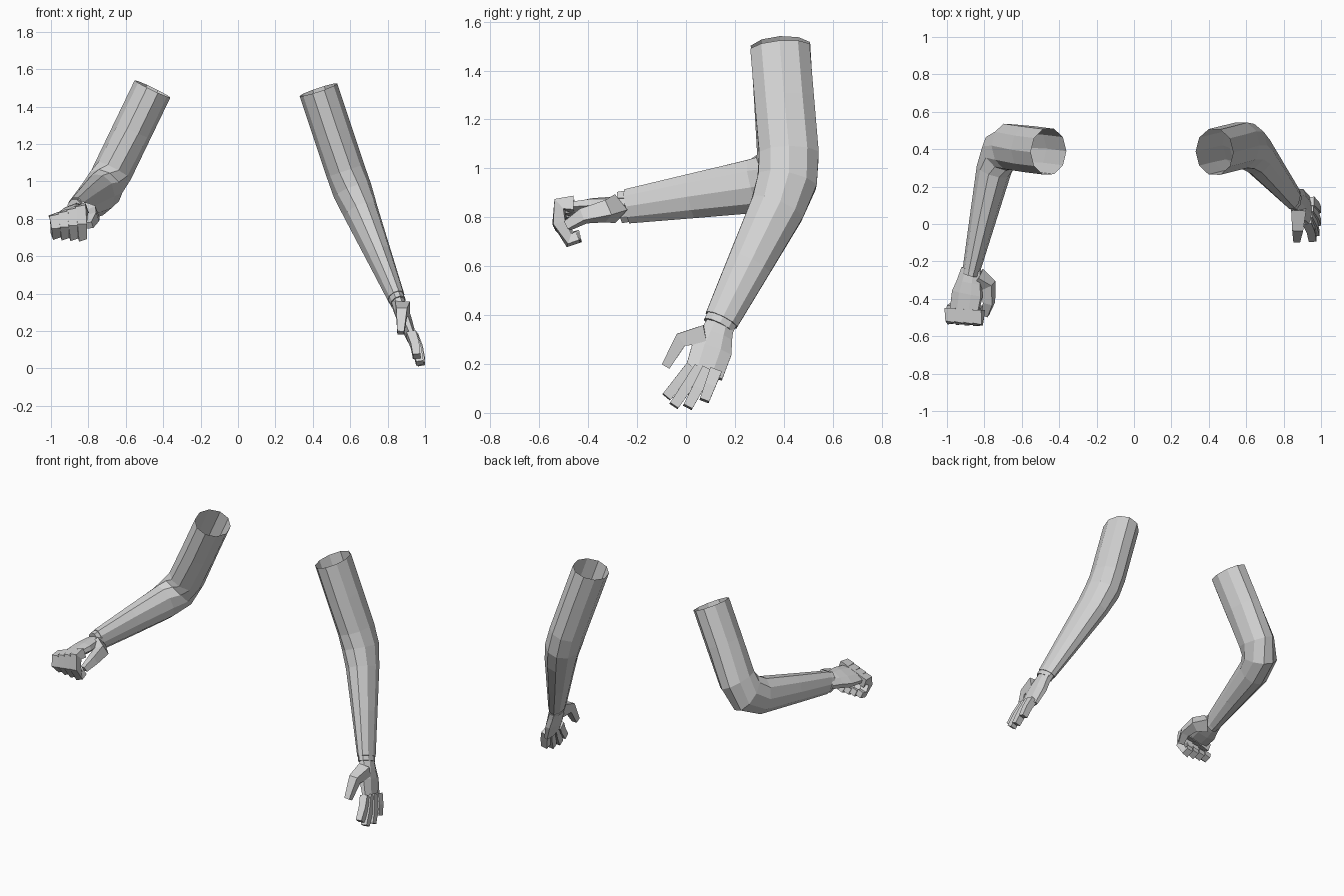
import bpy, bmesh, math
from mathutils import Vector

cube = bpy.data.objects.get("Cube")
if cube:
    bpy.data.objects.remove(cube, do_unlink=True)

# One plain colour for both arms
shade = 0.65
grey = bpy.data.materials.new("light grey")
grey.use_nodes = True
grey.diffuse_color = (shade, shade, shade, 1)
shader = grey.node_tree.nodes["Principled BSDF"]
shader.inputs["Base Color"].default_value = grey.diffuse_color


def loft(name, points, sizes, sides, hint, turn=0, open_start=False):
    """Tube along points; each size is (half size along hint, half size across)."""
    bm = bmesh.new()
    points = [Vector(point) for point in points]
    steps = [(end - start).normalized() for start, end in zip(points, points[1:])]
    # The direction at each ring bisects the steps on either side of it
    directions = [(before + after).normalized()
                  for before, after in zip(steps[:1] + steps, steps + steps[-1:])]
    loops = []
    for point, direction, (along_hint, across_hint) in zip(points, directions, sizes):
        side = Vector(hint)
        side = (side - direction * side.dot(direction)).normalized()
        across = direction.cross(side)
        loop = []
        for corner in range(sides):
            angle = math.tau * corner / sides + turn
            offset = side * along_hint * math.cos(angle) + across * across_hint * math.sin(angle)
            loop.append(bm.verts.new(point + offset))
        loops.append(loop)
    for lower, upper in zip(loops, loops[1:]):
        for corner in range(sides):
            following = (corner + 1) % sides
            bm.faces.new((lower[corner], lower[following], upper[following], upper[corner]))
    if not open_start:
        bm.faces.new(reversed(loops[0]))
    bm.faces.new(loops[-1])
    bmesh.ops.recalc_face_normals(bm, faces=bm.faces)
    mesh = bpy.data.meshes.new(name)
    bm.to_mesh(mesh)
    bm.free()
    mesh.materials.append(grey)
    bpy.context.collection.objects.link(bpy.data.objects.new(name, mesh))


def digit(name, path, start_width, end_width, hint):
    """Square-section finger or thumb that tapers evenly to its tip."""
    sizes = []
    for index in range(len(path)):
        blend = index / (len(path) - 1)
        corner = (start_width + (end_width - start_width) * blend) / math.sqrt(2)
        sizes.append((corner, corner))
    loft(name, path, sizes, 4, hint, math.pi / 4)


def arm(label, shoulder, elbow, wrist, knuckles, palm_normal):
    """Sleeve, cuff and palm of one arm."""
    shoulder, elbow, wrist, knuckles = map(Vector, (shoulder, elbow, wrist, knuckles))
    side = Vector((1, 0, 0))
    top_size, wrist_size = Vector((0.106, 0.128)), Vector((0.048, 0.074))

    # Sleeve: straight upper arm, rounded elbow, tapering forearm, open at the top
    upper = [shoulder.lerp(elbow, t) for t in (0, 0.4, 0.8)]
    fore = [elbow.lerp(wrist, t) for t in (0.2, 0.6, 1)]
    bend = elbow.lerp(upper[-1].lerp(fore[0], 0.5), 0.5)
    sizes = [top_size] * 4 + [top_size.lerp(wrist_size, t) for t in (0.2, 0.6, 1)]
    loft(label + "_sleeve", upper + [bend] + fore, sizes, 10, side, open_start=True)

    # Cuff: narrow band between sleeve and hand
    reach = (wrist - elbow).normalized() * 0.03
    loft(label + "_cuff", [wrist - reach / 4, wrist + reach], [wrist_size * 0.92] * 2, 10, side)

    # Palm: widens from the wrist, then flattens towards the knuckles
    stations = [wrist.lerp(knuckles, t) for t in (0, 0.3, 0.55, 1)]
    widths = (0.058, 0.072, 0.09, 0.085)
    depths = (0.037, 0.04, 0.038, 0.026)
    loft(label + "_palm", stations, list(zip(depths, widths)), 8, palm_normal, math.pi / 8)


fingers = ("index", "middle", "ring", "little")

# Left arm hangs down, slightly bent
sideways = (1, 0, 0)
arm("left", (0.43, 0.385, 1.49), (0.61, 0.43, 0.95), (0.845, 0.145, 0.38),
    (0.93, 0.073, 0.16), sideways)
for number, finger in enumerate(fingers):
    t = number / 3
    root = Vector((0.925, 0.02, 0.185)).lerp((0.94, 0.12, 0.17), t)
    reach = Vector((0.03, -0.1, -0.12)).lerp((0.04, -0.045, -0.12), t)
    reach *= 1 + 0.3 * math.sin(math.pi * t)
    knuckle_bend = root + reach / 2 + Vector((0.006, 0, 0))
    digit("left_" + finger + "_finger", (root, knuckle_bend, root + reach),
          0.05, 0.04, sideways)
digit("left_thumb", ((0.88, 0.08, 0.32), (0.875, -0.02, 0.3), (0.87, -0.083, 0.19)),
      0.08, 0.036, sideways)

# Right arm is bent, with the forearm forward and the hand curled
back_of_hand = (-0.34, 0, 0.94)
arm("right", (-0.457, 0.387, 1.495), (-0.72, 0.42, 0.95), (-0.868, -0.24, 0.845),
    (-0.91, -0.48, 0.825), back_of_hand)
across_hand = (0.94, 0, 0.34)
for number, finger in enumerate(fingers):
    t = number / 3
    root = Vector((-0.835, -0.46, 0.85)).lerp((-0.975, -0.45, 0.8), t)
    drop = Vector((0, 0, -0.145)).lerp((0, 0, -0.085), t)
    forward = Vector((0, -0.055, 0))
    path = (root, root + forward, root + forward * 1.1 + drop / 2,
            root + forward / 3 + drop, root - forward / 3 + drop * 0.9)
    digit("right_" + finger + "_finger", path, 0.06, 0.04, across_hand)
digit("right_thumb", ((-0.84, -0.29, 0.835), (-0.78, -0.33, 0.825),
                      (-0.775, -0.42, 0.805), (-0.795, -0.485, 0.765)),
      0.085, 0.036, across_hand)
